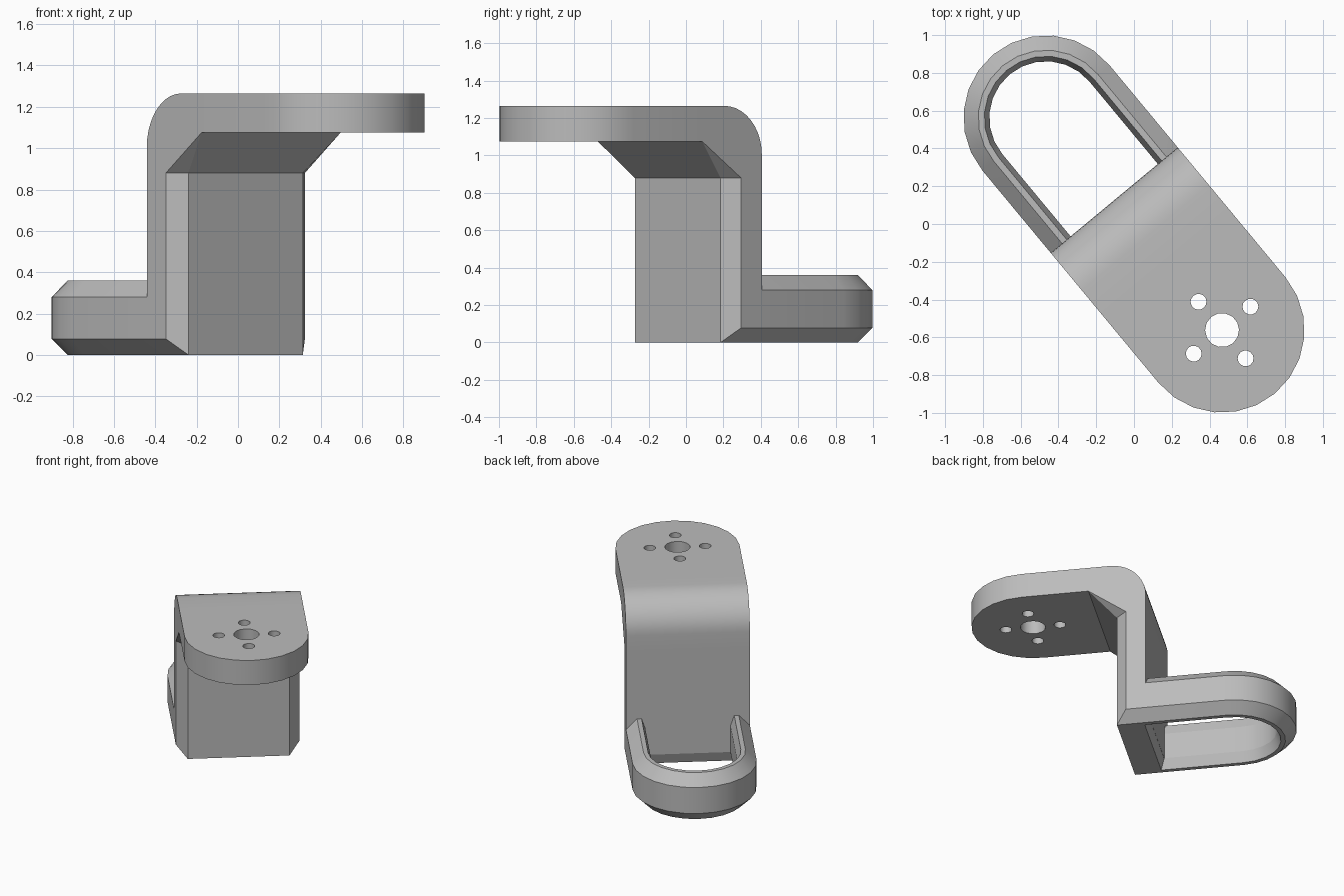
import bpy, bmesh
from math import sin, cos, pi, radians, atan2

if "Cube" in bpy.data.objects:
    bpy.data.objects.remove(bpy.data.objects["Cube"])

grey = bpy.data.materials.new("plain grey")
grey.use_nodes = True
colour = (0.5, 0.5, 0.5, 1)
grey.diffuse_color = colour
grey.node_tree.nodes["Principled BSDF"].inputs["Base Color"].default_value = colour

# Local frame: u runs from the loop to the tab, w runs across the width
TURN = atan2(-0.77, 0.639)
R, C = 0.437, 0.078            # half width and chamfer
END = 0.73                     # distance of both round ends from the middle
BACK, FRONT = -0.164, 0.058    # faces of the upright
SHELF, UNDER, TOP = 0.88, 1.075, 1.265
GUSSET = 0.25


def arc(cu, r, start, steps=12):
    """Half circle in the u-w plane."""
    return [(cu + r * cos(start + pi * i / steps), r * sin(start + pi * i / steps))
            for i in range(steps + 1)]


def stack(outline, *heights):
    return [(u, w, z) for z in heights for u, w in outline]


def finish(name, bm):
    bmesh.ops.recalc_face_normals(bm, faces=bm.faces)
    mesh = bpy.data.meshes.new(name)
    bm.to_mesh(mesh)
    bm.free()
    mesh.materials.append(grey)
    ob = bpy.data.objects.new(name, mesh)
    bpy.context.collection.objects.link(ob)
    ob.rotation_euler.z = TURN
    return ob


def hull(name, points):
    """Convex solid around the points."""
    bm = bmesh.new()
    for p in points:
        bm.verts.new(p)
    bmesh.ops.convex_hull(bm, input=bm.verts[:])
    loose = [v for v in bm.verts if not v.link_faces]
    bmesh.ops.delete(bm, geom=loose, context='VERTS')
    bmesh.ops.dissolve_limit(bm, angle_limit=radians(1),
                             verts=bm.verts[:], edges=bm.edges[:])
    return finish(name, bm)


def loft(name, rings):
    """Solid through matching rings, capped at both ends."""
    bm = bmesh.new()
    rows = [[bm.verts.new(p) for p in ring] for ring in rings]
    n = len(rows[0])
    for a, b in zip(rows, rows[1:]):
        for i in range(n):
            j = (i + 1) % n
            bm.faces.new((a[i], a[j], b[j], b[i]))
    bm.faces.new(rows[0])
    bm.faces.new(rows[-1])
    return finish(name, bm)


def select_only(ob):
    bpy.ops.object.select_all(action='DESELECT')
    ob.select_set(True)
    bpy.context.view_layer.objects.active = ob


def cut(ob, cutter):
    cutter.hide_render = True
    mod = ob.modifiers.new("cut", 'BOOLEAN')
    mod.operation = 'DIFFERENCE'
    mod.solver = 'EXACT'
    mod.object = cutter
    bpy.context.view_layer.update()
    select_only(ob)
    bpy.ops.object.modifier_apply(modifier=mod.name)
    bpy.data.objects.remove(cutter)


# Upright section with chamfered front corners
upright_front = [(FRONT - C, -R), (FRONT, C - R), (FRONT, R - C), (FRONT - C, R)]
upright_section = [(BACK, R), (BACK, -R)] + upright_front
upright = hull("upright", stack(upright_section, C, SHELF))

# Loop base, chamfered along its outer rim
wide = arc(-END, R, pi / 2) + upright_front
narrow = arc(-END, R - C, pi / 2) + upright_front[1:3]
base = hull("loop_base", stack(narrow, 0, 0.36) + stack(wide, C, 0.28))

# Long opening through the loop, flared at the top and bottom
rings = []
for z, flare in ((-0.01, 0.03), (0.08, 0), (0.28, 0), (0.37, 0.03)):
    r, stop = 0.3 + flare, BACK + flare
    rings.append(stack(arc(-END, r, pi / 2) + [(stop, -r), (stop, r)], z))
cut(base, loft("loop_opening", rings))

# Rounded shoulder with a sloping gusset below
BEND = 0.26
shoulder = stack(upright_section, SHELF)
for w in (-R, R):
    shoulder += [(GUSSET, w, UNDER), (GUSSET, w, TOP)]
    for i in range(11):
        a = pi / 2 * i / 10
        shoulder.append((BACK + BEND * (1 - cos(a)), w, TOP - BEND * (1 - sin(a))))
bend = hull("shoulder", shoulder)

# Mounting tab with a centre hole and four screw holes
tab_outline = arc(END, R, -pi / 2) + [(GUSSET, R), (GUSSET, -R)]
tab = hull("mounting_tab", stack(tab_outline, UNDER, TOP))
S = 0.195
for du, dw, r in ((0, 0, 0.09), (S, 0, 0.042), (-S, 0, 0.042),
                  (0, S, 0.042), (0, -S, 0.042)):
    circle = [(END + du + r * cos(pi * i / 7), dw + r * sin(pi * i / 7))
              for i in range(14)]
    cut(tab, hull("hole_cutter", stack(circle, UNDER - 0.1, TOP + 0.1)))

for ob in (upright, base, bend, tab):
    select_only(ob)
    limit = 30 if ob is tab else 18
    bpy.ops.object.shade_smooth_by_angle(angle=radians(limit))
